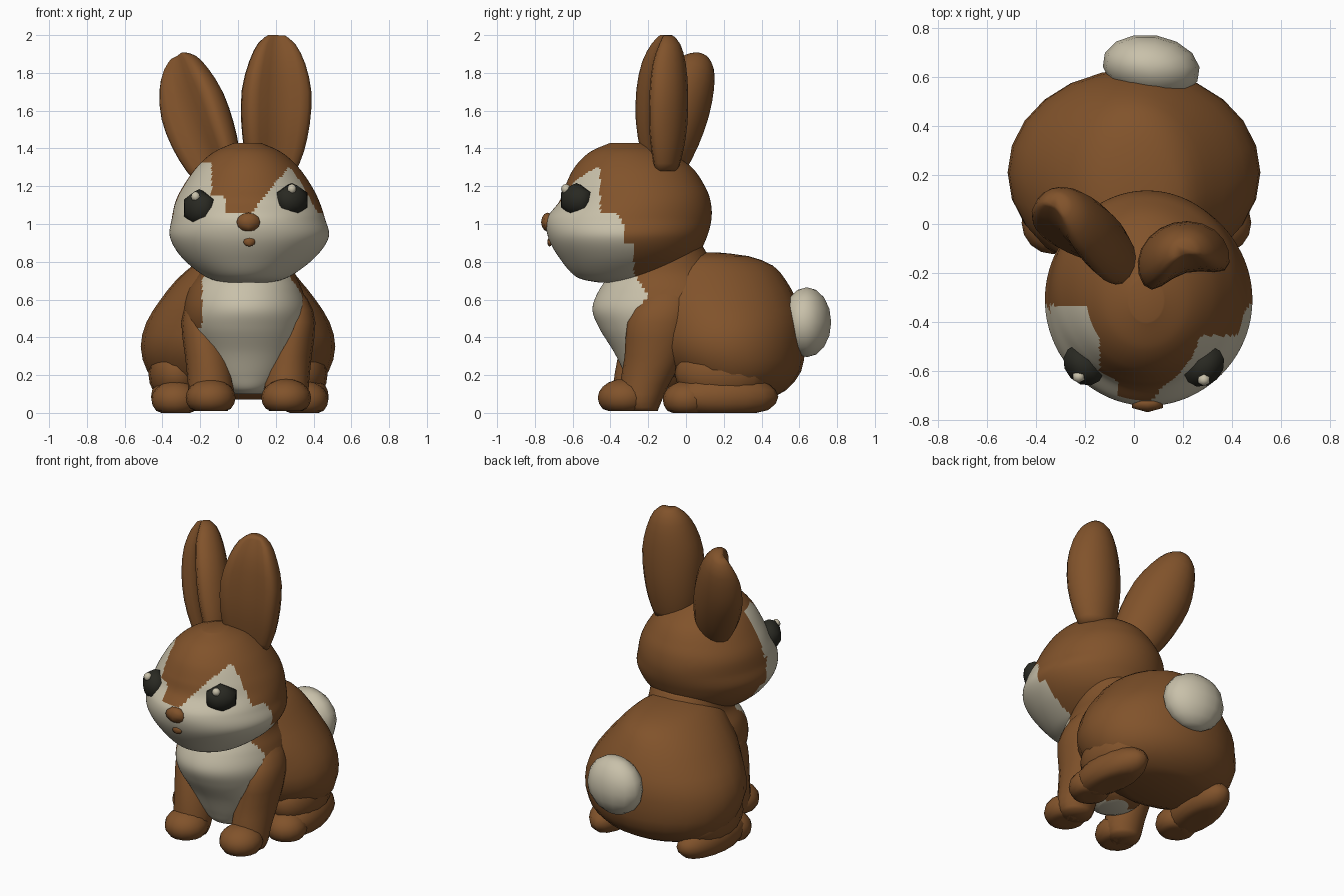
import bpy, bmesh, math
from mathutils import Matrix, Vector

cube = bpy.data.objects.get("Cube")
if cube:
    bpy.data.objects.remove(cube, do_unlink=True)


def material(name, rgb):
    m = bpy.data.materials.new(name)
    m.use_nodes = True
    m.diffuse_color = (*rgb, 1)
    m.node_tree.nodes["Principled BSDF"].inputs["Base Color"].default_value = (*rgb, 1)
    return m


BROWN = material("brown fur", (0.22, 0.086, 0.024))
CREAM = material("cream fur", (0.58, 0.53, 0.40))
BLACK = material("eye black", (0.022, 0.022, 0.016))


def finish(name, bm, mats, is_second=None):
    """Turn a bmesh into an object; is_second(center) picks the second colour."""
    bmesh.ops.recalc_face_normals(bm, faces=bm.faces)
    for f in bm.faces:
        f.smooth = True
        if is_second and is_second(f.calc_center_median()):
            f.material_index = 1
    me = bpy.data.meshes.new(name)
    bm.to_mesh(me)
    bm.free()
    for m in mats:
        me.materials.append(m)
    ob = bpy.data.objects.new(name, me)
    bpy.context.collection.objects.link(ob)


def spline(rings, steps):
    """Smoothly interpolate between cross-sections."""
    out = []
    for i in range(len(rings) - 1):
        quad = [rings[max(i - 1, 0)], rings[i], rings[i + 1], rings[min(i + 2, len(rings) - 1)]]
        for s in range(steps):
            t = s / steps
            out.append([b + t / 2 * (c - a + t * (2 * a - 5 * b + 4 * c - d + t * (3 * (b - c) + d - a)))
                        for a, b, c, d in zip(*quad)])
    return out + [rings[-1]]


def loft(name, rings, sides, steps, mats, is_second=None, matrix=Matrix(), dent=0):
    """Skin elliptical rings (z, cx, cy, rx, ry); dent hollows the front."""
    bm = bmesh.new()
    loops = []
    for z, cx, cy, rx, ry in spline(rings, steps):
        loop = []
        for k in range(sides):
            a = math.tau * k / sides
            s = math.sin(a)
            if s < 0:
                s *= 1 - dent * s * s
            loop.append(bm.verts.new(matrix @ Vector((cx + rx * math.cos(a), cy + ry * s, z))))
        loops.append(loop)
    for lo, hi in zip(loops, loops[1:]):
        for k in range(sides):
            n = (k + 1) % sides
            bm.faces.new((lo[k], lo[n], hi[n], hi[k]))
    bm.faces.new(loops[0][::-1])
    bm.faces.new(loops[-1])
    finish(name, bm, mats, is_second)


def blob(name, loc, radii, mat, rot=Matrix(), segs=16, floor=None):
    """Ellipsoid, optionally flattened where it meets the floor."""
    bm = bmesh.new()
    bmesh.ops.create_uvsphere(bm, u_segments=segs, v_segments=max(segs * 5 // 8, 6), radius=1)
    bm.transform(Matrix.Translation(loc) @ rot @ Matrix.Diagonal((*radii, 1)))
    if floor is not None:
        for v in bm.verts:
            v.co.z = max(v.co.z, floor)
    finish(name, bm, [mat])


# Rump
loft("rump", [
    (0.07, 0, 0.25, 0.25, 0.18), (0.12, 0, 0.25, 0.39, 0.28), (0.22, 0, 0.24, 0.48, 0.37),
    (0.35, 0, 0.21, 0.515, 0.42), (0.48, 0, 0.20, 0.485, 0.425), (0.60, 0, 0.17, 0.41, 0.415),
    (0.70, 0, 0.15, 0.33, 0.38), (0.78, 0.01, 0.12, 0.25, 0.34), (0.83, 0.02, 0.10, 0.17, 0.23),
    (0.85, 0.02, 0.08, 0.06, 0.08)], 24, 2, [BROWN])


# Chest and neck, with a cream bib running down to the belly
def bib(p):
    if p.z < 0.45:
        return p.y < -0.1 and (abs(p.x - 0.05) < 0.18 or p.y < -0.31)
    return p.x > -0.19 and p.y < -0.2 - abs(p.z - 0.62) * 0.65


loft("chest", [
    (0.10, 0.05, -0.13, 0.08, 0.10), (0.13, 0.05, -0.13, 0.14, 0.15), (0.20, 0.05, -0.13, 0.20, 0.19),
    (0.32, 0.05, -0.12, 0.26, 0.26), (0.45, 0.04, -0.12, 0.31, 0.34), (0.55, 0.04, -0.10, 0.325, 0.395),
    (0.65, 0.04, -0.10, 0.30, 0.36), (0.75, 0.05, -0.11, 0.25, 0.28), (0.88, 0.05, -0.11, 0.24, 0.20)],
    112, 8, [BROWN, CREAM], bib)


# Head, with cream cheeks and muzzle around a brown blaze
def mask(p):
    side = p.x - 0.05
    if p.z > 1.06:
        if side > 0:
            return side > 0.02 + (p.z - 1.06) * 0.82 and p.y < -0.455 and p.z < 1.32
        return side < (-0.19 if p.z > 1.15 else -0.12) and p.y < -0.33 and p.z < 1.33
    if p.z > 0.9:
        return p.y < -0.33 - max(0, p.z - 1.0) * 0.6
    return p.y < -0.275


loft("head", [
    (0.69, 0.05, -0.34, 0.12, 0.12), (0.72, 0.05, -0.33, 0.22, 0.25), (0.82, 0.055, -0.31, 0.35, 0.36),
    (0.93, 0.06, -0.31, 0.42, 0.42), (1.03, 0.055, -0.30, 0.405, 0.435), (1.12, 0.05, -0.27, 0.38, 0.40),
    (1.20, 0.05, -0.27, 0.34, 0.37), (1.30, 0.05, -0.28, 0.27, 0.31), (1.38, 0.05, -0.30, 0.18, 0.21),
    (1.43, 0.05, -0.31, 0.07, 0.09)], 144, 10, [BROWN, CREAM], mask)

# Nose and mouth
blob("nose", (0.055, -0.732, 1.01), (0.072, 0.035, 0.05), BROWN, segs=6)
blob("mouth", (0.06, -0.722, 0.905), (0.036, 0.012, 0.024), BROWN, segs=6)

# Eyes with highlights, six-sided with a corner at the top
for label, s, eye, height, glint in (
        ("left", 1, (0.285, -0.58, 1.127), 0.09, (0.285, -0.635, 1.185)),
        ("right", -1, (-0.205, -0.575, 1.085), 0.1, (-0.225, -0.622, 1.145))):
    turn = Matrix.Rotation(s * math.pi / 4, 4, "Z") @ Matrix.Rotation(math.pi / 2, 4, "X")
    blob(label + "_eye", eye, (0.105, height, 0.075), BLACK, turn, segs=6)
    blob(label + "_eye_highlight", glint, (0.027, 0.026, 0.027), CREAM, segs=6)

# Ears, hollowed towards their facing direction
EAR = [(0, 0, -0.02, 0.125, 0.10), (0.1, 0, -0.03, 0.16, 0.135), (0.25, 0, -0.04, 0.184, 0.165),
       (0.42, 0, -0.04, 0.187, 0.165), (0.57, 0, -0.03, 0.15, 0.14), (0.67, 0, -0.01, 0.10, 0.09),
       (0.715, 0, 0, 0.045, 0.04)]
for label, base, tip, face in (
        ("left", (0.18, -0.125, 1.285), (0.205, -0.11, 2.0), (0.25, -0.95, 0)),
        ("right", (-0.085, -0.14, 1.25), (-0.31, 0.075, 1.87), (-0.55, -0.8, 0))):
    up = (Vector(tip) - Vector(base)).normalized()
    x = up.cross(Vector(face)).normalized()
    y = up.cross(x)
    m = Matrix((x, y, up)).transposed().to_4x4()
    loft(label + "_ear", EAR, 20, 2, [BROWN], matrix=Matrix.Translation(base) @ m, dent=0.75)

# Legs and feet; the right front leg stands slightly ahead
for label, s, ahead in (("left", 1, 0), ("right", -1, 0.035)):
    mid = 0.055
    loft(label + "_front_leg", [
        (0.01, mid + s * 0.2, -0.23 - ahead, 0.09, 0.08), (0.06, mid + s * 0.2, -0.24 - ahead, 0.115, 0.11),
        (0.15, mid + s * 0.2, -0.22 - ahead, 0.12, 0.13), (0.30, mid + s * 0.215, -0.17 - ahead, 0.12, 0.155),
        (0.48, mid + s * 0.25, -0.145, 0.105, 0.165), (0.60, mid + s * 0.24, -0.11, 0.075, 0.13),
        (0.70, mid + s * 0.20, -0.09, 0.03, 0.07)], 16, 2, [BROWN])
    blob(label + "_front_foot", (mid + s * 0.2, -0.33, 0.08), (0.132, 0.137, 0.1), BROWN, floor=0.01)
    hip = 0.01 + s * 0.34
    blob(label + "_haunch", (s * 0.325, 0.19, 0.21), (0.15, 0.25, 0.17), BROWN)
    blob(label + "_hind_foot", (hip, 0.205, 0.085), (0.13, 0.285, 0.12), BROWN,
         Matrix.Rotation(s * 0.1, 4, "Z"), floor=0)
    blob(label + "_hind_toes", (hip, 0.005, 0.07), (0.128, 0.128, 0.1), BROWN, floor=0)

# Tail
blob("tail", (0.07, 0.64, 0.48), (0.2, 0.13, 0.185), CREAM, Matrix.Rotation(-0.15, 4, "Z"), segs=14)
